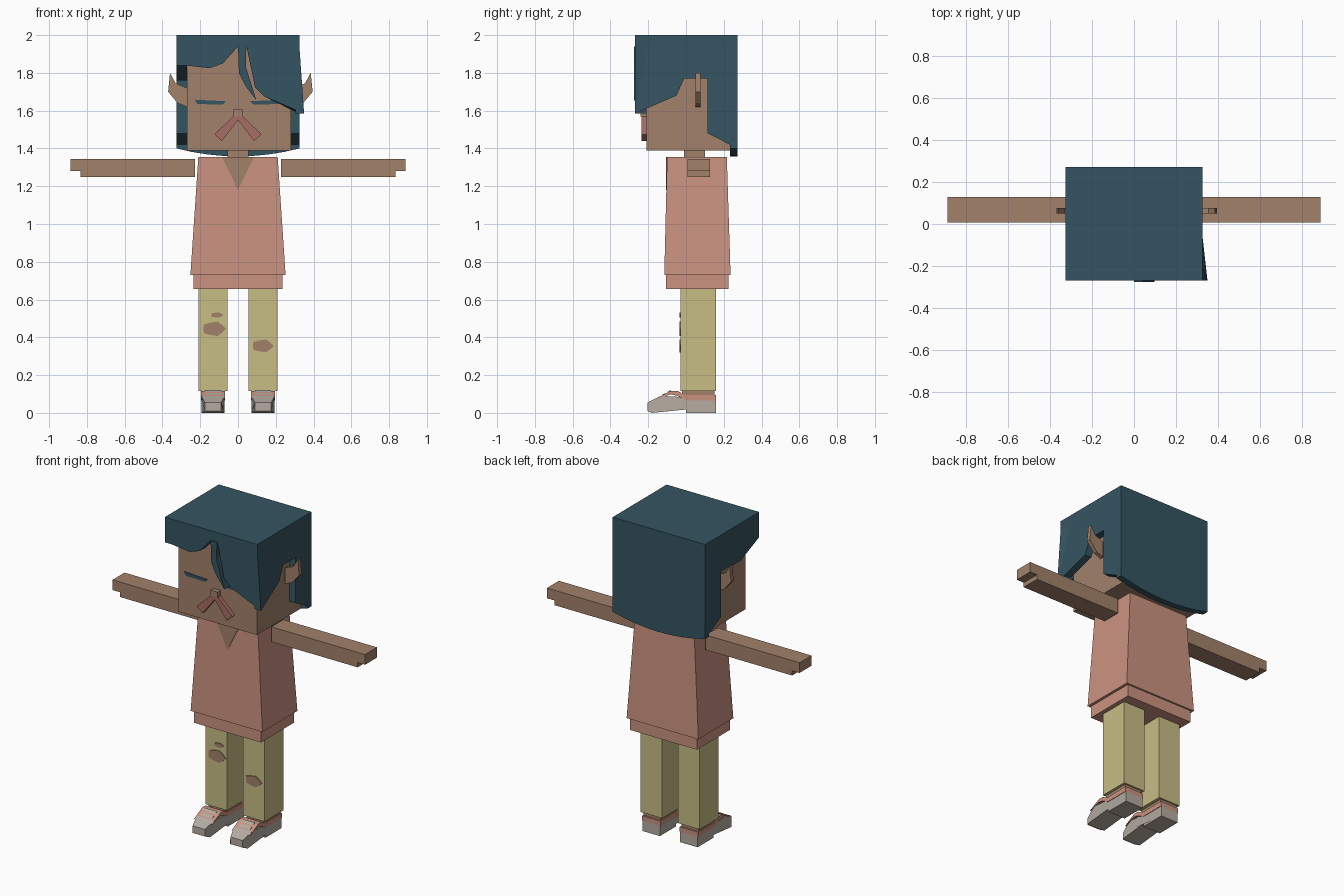
import bpy
import bmesh
from math import cos, sin, pi

cube = bpy.data.objects.get("Cube")
if cube:
    bpy.data.objects.remove(cube, do_unlink=True)


def material(name, *colour):
    mat = bpy.data.materials.new(name)
    mat.use_nodes = True
    mat.diffuse_color = (*colour, 1)
    for node in mat.node_tree.nodes:
        if node.type == 'BSDF_PRINCIPLED':
            node.inputs["Base Color"].default_value = (*colour, 1)
    return mat


skin = material("warm skin", .36, .22, .145)
teal = material("teal hair", .036, .09, .122)
salmon = material("salmon cloth", .59, .29, .215)
straw = material("straw trousers", .58, .51, .235)
rose = material("dusty rose", .39, .15, .13)
stone = material("stone grey", .46, .41, .355)


def prism(name, outline, axis, start, end, mat, reshape=None, mirror=False):
    """Extrude an outline along one axis, optionally reshape it and mirror it across x."""
    place = {'x': lambda p, depth: (depth, p[0], p[1]),
             'y': lambda p, depth: (p[0], depth, p[1]),
             'z': lambda p, depth: (p[0], p[1], depth)}[axis]
    bm = bmesh.new()
    near = [bm.verts.new(place(p, start)) for p in outline]
    far = [bm.verts.new(place(p, end)) for p in outline]
    bm.faces.new(near)
    bm.faces.new(reversed(far))
    for i in range(len(outline)):
        bm.faces.new((near[i - 1], far[i - 1], far[i], near[i]))
    if reshape:
        for vert in bm.verts:
            reshape(vert.co)
    bmesh.ops.recalc_face_normals(bm, faces=bm.faces)
    mesh = bpy.data.meshes.new(name)
    bm.to_mesh(mesh)
    bm.free()
    mesh.materials.append(mat)
    obj = bpy.data.objects.new(name, mesh)
    bpy.context.collection.objects.link(obj)
    if mirror:
        obj.modifiers.new("mirror_across_body", 'MIRROR').use_axis[0] = True
    return obj


def box(name, x, y, z, mat, reshape=None, mirror=False):
    (left, right), (front, back), (bottom, top) = x, y, z
    outline = [(left, front), (right, front), (right, back), (left, back)]
    return prism(name, outline, 'z', bottom, top, mat, reshape, mirror)


def plate(name, outline, surface, mat, mirror=False):
    """Thin painted detail sitting on a front-facing surface."""
    return prism(name, outline, 'y', surface - .005, surface + .003, mat, mirror=mirror)


# Shared levels of the head
side, front, back = .325, -.27, .272
face, chin, temple = -.21, 1.39, .27
crown, top, brow, nape = 1.94, 2, 1.77, 1.4

# Head and neck
box("head", (-temple, temple + .01), (face, back - .04), (chin, crown + .01), skin)
box("neck", (-.055, .055), (-.01, .1), (chin - .06, chin), skin)
box("nose", (-.025, .025), (face - .03, face), (1.57, 1.605), skin)

# Hair crown and back panel with an arched hem
box("hair_crown", (-side, side), (front, back), (crown, top), teal)
steps = [i / 4 for i in range(-4, 5)]
hem = [(side * t, nape - .042 * (1 - t * t)) for t in steps]
prism("hair_back", [(-side, crown), *hem, (side, crown)], 'y', back - .04, back, teal)


# Side panels, cut around the ears
def flare_tip(co):
    if co.y == min(front, co.y) and co.z < nape + .2:
        co.x += .025


ear_cut = .115
rear = [(ear_cut, brow), (ear_cut, nape + .08), (back, nape), (back, crown)]
short_edge = [(front, crown), (front, 1.84), (-.08, brow - .01)]
long_edge = [(front, crown), (front, 1.585), (-.05, 1.68), (-.01, brow)]
prism("hair_right_side", short_edge + rear, 'x', -side, -temple, teal)
prism("hair_left_side", long_edge + rear, 'x', temple + .01, side, teal, flare_tip)


# Swept fringe and the loose lock beside its parting
def tuck_tip(co):
    if co.x > side and co.y > front:
        co.x = side


sweep = [(-side, 1.845), (-.15, 1.825), (-.08, 1.85), (0, crown), (.045, crown),
         (.09, 1.725), (.14, 1.675), (side + .025, 1.585)]
prism("hair_fringe", [(-side, crown), *sweep, (side, crown)],
      'y', front, face, teal, tuck_tip)
lock = [(0, crown), (.005, 1.8), (.04, 1.73), (.097, 1.655), (.042, 1.83), (.044, crown)]
prism("hair_lock", lock, 'y', front - .005, face, teal)

# Closed eyes and moustache
eye = [(.23, 1.658), (.215, 1.635), (.08, 1.632), (.065, 1.65)]
plate("closed_eyes", eye, face, teal, mirror=True)
whisker = [(0, 1.58), (.02, 1.575), (.125, 1.475), (.085, 1.44), (0, 1.55)]
prism("moustache", whisker, 'y', face - .025, face, rose, mirror=True)

# Pointed ears
ear = [(temple, 1.62), (.32, 1.64), (.37, 1.7), (.36, 1.8), (.33, 1.745), (temple, 1.72)]
for name, sign, shift in (("left_ear", 1, .025), ("right_ear", -1, 0)):
    outline = [(sign * x + shift, z) for x, z in ear]
    prism(name, outline, 'y', .05, .076, skin)

# Flared shirt with a hem and an open neckline
waist, collar = .73, 1.355


def flare_shirt(co):
    if co.z < collar:
        co.x *= 1.2
        co.y += .02 if co.y > 0 else -.015


box("shirt", (-.21, .21), (-.1, .216), (waist, collar), salmon, flare_shirt)
box("shirt_hem", (-.235, .235), (-.105, .225), (waist - .075, waist), salmon)
plate("neckline", [(-.085, collar), (.085, collar), (0, collar - .175)], -.102, skin)

# Arms with stepped hands
wrist, fingertip, palm, shoulder = .835, .887, 1.25, 1.345
arm = [(.228, shoulder), (.228, palm), (wrist, palm), (wrist, palm + .03),
       (fingertip, palm + .03), (fingertip, shoulder)]
prism("arms", arm, 'y', .008, .128, skin, mirror=True)

# Trousers and ankles
shin, heel, cuff = -.03, .16, .117
box("trouser_legs", (.055, .208), (shin, heel), (cuff, waist - .06), straw, mirror=True)
box("ankles", (.075, .192), (shin + .01, heel - .01), (.07, cuff + .01), skin, mirror=True)

# Shoes: tapered sole and toe, banded upper, grey strips between the straps
inner, outer, toe, welt = .071, .194, -.205, .065


def taper_toe(co):
    if co.y < toe + .02:
        middle = (inner + outer) / 2
        co.x = middle + (co.x - middle) * .7


sole = [(toe, .01), (toe, .055), (-.135, .09), (-.04, .085), (0, welt), (heel, welt),
        (heel, 0), (0, 0), (0, .018), (toe + .025, 0)]
prism("shoe_soles", sole, 'x', inner, outer, stone, taper_toe, mirror=True)
upper = [(-.16, .075), (-.08, cuff), (-.045, cuff), (-.01, .096), (heel, .096),
         (heel, welt), (0, welt), (-.045, .09), (-.08, .098)]
prism("shoe_uppers", upper, 'x', inner - .003, outer + .003, salmon, mirror=True)
slope = (cuff - .075) / .08
for name, y in (("front_tongue_strips", -.13), ("rear_tongue_strips", -.1)):
    z = cuff + slope * (-.08 - y)
    z_back = z + .02 * slope
    z = 2 * cuff - z
    strip = [(y, cuff - slope * (-.08 - y) + .004),
             (y + .02, cuff - slope * (-.1 - y) + .004),
             (y + .02, cuff - slope * (-.1 - y) - .004)]
    prism(name, strip, 'x', inner + .02, outer - .02, stone, mirror=True)


# Ragged tears at the knees
def tear(name, x, z, width, height):
    outline = []
    for i in range(10):
        angle, reach = i * pi / 5, 1 - .15 * (i % 2)
        outline.append((x + width * reach * cos(angle), z + height * reach * sin(angle)))
    plate(name, outline, shin, skin)


tear("right_knee_tear", -.128, .445, .065, .04)
tear("right_small_tear", -.112, .518, .035, .015)
tear("left_knee_tear", .13, .355, .06, .036)
